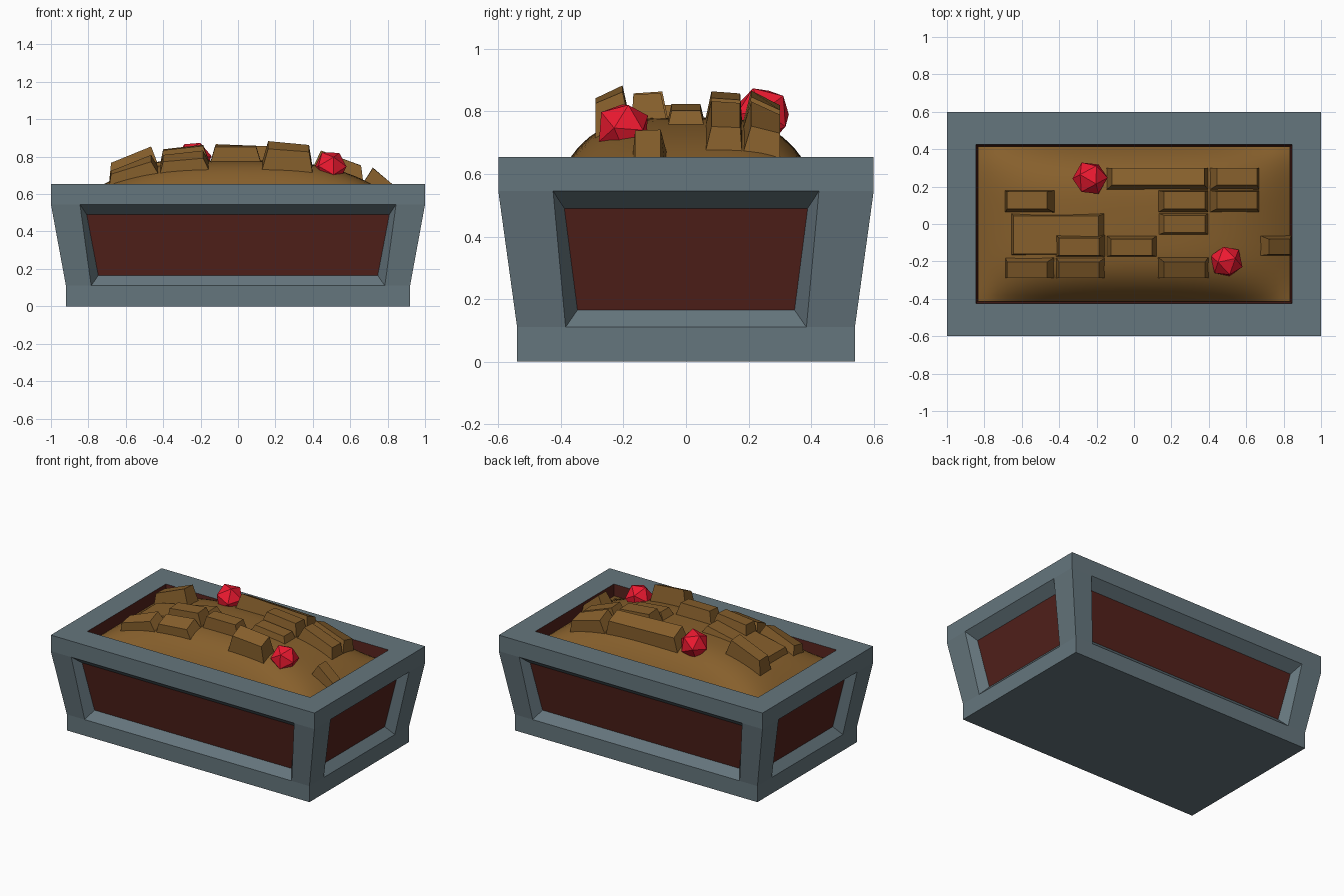
import bpy, bmesh
from mathutils import Vector, Euler

if "Cube" in bpy.data.objects:
    bpy.data.objects.remove(bpy.data.objects["Cube"])


def material(name, rgb):
    m = bpy.data.materials.new(name)
    m.diffuse_color = (*rgb, 1)
    m.use_nodes = True
    m.node_tree.nodes["Principled BSDF"].inputs["Base Color"].default_value = m.diffuse_color
    return m


STEEL = material("blue_grey", (0.13, 0.18, 0.205))
RUST = material("dark_red", (0.085, 0.015, 0.011))
EARTH = material("brown", (0.24, 0.115, 0.025))
GEM = material("bright_red", (0.85, 0.01, 0.03))


def make(name, bm, mat, smooth=False):
    bmesh.ops.remove_doubles(bm, verts=bm.verts, dist=1e-5)
    for f in bm.faces:
        f.smooth = smooth
    me = bpy.data.meshes.new(name)
    bm.to_mesh(me)
    bm.free()
    me.materials.append(mat)
    ob = bpy.data.objects.new(name, me)
    bpy.context.collection.objects.link(ob)
    return ob


def quad(bm, pts):
    bm.faces.new([bm.verts.new(p) for p in pts])


def place(side, u, out, z):
    """u runs along a wall, out points away from the centre."""
    return [(u, -out, z), (out, u, z), (-u, out, z), (-out, -u, z)][side]


def band(bm, lo, hi):
    """Four wall quads between two rectangular rings (half x, half y, z)."""
    for s in range(4):
        (ul, ol), (uh, oh) = [(r[s % 2], r[1 - s % 2]) for r in (lo, hi)]
        quad(bm, [place(s, -ul, ol, lo[2]), place(s, ul, ol, lo[2]),
                  place(s, uh, oh, hi[2]), place(s, -uh, oh, hi[2])])


# Frame: base, flared corner posts, rim, and bevelled window reveals
FOOT, SILL = (0.92, 0.54, 0.0), (0.92, 0.54, 0.11)
HEAD, RIM, MOUTH = (1.0, 0.6, 0.545), (1.0, 0.6, 0.655), (0.845, 0.425, 0.655)
DEPTH = 0.06
frame, panels = bmesh.new(), bmesh.new()
band(frame, FOOT, SILL)
band(frame, HEAD, RIM)
band(frame, RIM, MOUTH)
quad(frame, [(-.92, -.54, 0), (-.92, .54, 0), (.92, .54, 0), (.92, -.54, 0)])
for s in range(4):
    ub, ob_, ut, ot = SILL[s % 2], SILL[1 - s % 2], HEAD[s % 2], HEAD[1 - s % 2]
    b, t = (0.785, 0.845) if s % 2 == 0 else (0.385, 0.425)
    ib, it = b - 0.038, t - 0.036

    def out_at(z):
        return ob_ + (ot - ob_) * (z - 0.11) / 0.435 - DEPTH
    outer = [place(s, -b, ob_, .11), place(s, b, ob_, .11),
             place(s, t, ot, .545), place(s, -t, ot, .545)]
    inner = [place(s, -ib, out_at(.165), .165), place(s, ib, out_at(.165), .165),
             place(s, it, out_at(.49), .49), place(s, -it, out_at(.49), .49)]
    quad(frame, [place(s, -ub, ob_, .11), outer[0], outer[3], place(s, -ut, ot, .545)])
    quad(frame, [outer[1], place(s, ub, ob_, .11), place(s, ut, ot, .545), outer[2]])
    for i in range(4):
        j = (i + 1) % 4
        quad(frame, [outer[i], outer[j], inner[j], inner[i]])
    quad(panels, inner)
make("box_frame", frame, STEEL)
make("side_panels", panels, RUST)

# Inner lining of the box
lining = bmesh.new()
band(lining, MOUTH, (0.83, 0.41, 0.5))
make("lining", lining, RUST)


# Rounded mound of earth
def mound(x, y):
    fx = 1 - min(1, abs(x) / 0.835) ** 3
    fy = 1 - min(1, abs(y) / 0.415) ** 4
    return 0.58 + 0.2 * fx * fy


bm = bmesh.new()
bmesh.ops.create_grid(bm, x_segments=32, y_segments=24, size=1)
for v in bm.verts:
    x, y = v.co.x * 0.835, v.co.y * 0.415
    v.co = (x, y, mound(x, y))
make("earth_mound", bm, EARTH, True)

# Tapered blocks standing on the mound: x range, y range, height
CLODS = [(-.69, -.42, .06, .18, .10), (-.69, -.42, -.29, -.175, .06),
         (-.66, -.15, -.17, .06, .045), (-.42, -.15, -.175, -.055, .085),
         (-.42, -.15, -.29, -.175, .06), (-.15, .125, -.175, -.06, .08),
         (-.15, .40, .18, .30, .095), (.125, .40, .06, .18, .085),
         (.125, .40, -.06, .06, .045), (.40, .67, .06, .18, .075),
         (.40, .67, .18, .30, .08), (.125, .40, -.29, -.175, .11),
         (.67, .84, -.17, -.06, .065)]
bm = bmesh.new()
for x0, x1, y0, y1, h in CLODS:
    base = [(x0, y0), (x1, y0), (x1, y1), (x0, y1)]
    cx, cy = (x0 + x1) / 2, (y0 + y1) / 2
    lean = Vector((0.03 * cx, 0.06 * cy))
    low, top = [], []
    for x, y in base:
        tx = x + (0.028 if x < cx else -0.028) + lean.x
        ty = y + (0.014 if y < cy else -0.014) + lean.y
        low.append(bm.verts.new((x, y, mound(x, y) - 0.015)))
        top.append(bm.verts.new((tx, ty, mound(x, y) + h)))
    bm.faces.new(top)
    for i in range(4):
        j = (i + 1) % 4
        bm.faces.new([low[i], low[j], top[j], top[i]])
make("earth_clods", bm, EARTH)

# Faceted gems
for name, loc, r, rot in (("gem_back", (-.235, .245, .79), .095, (.4, .3, .2)),
                          ("gem_front", (.495, -.2, .745), .09, (.3, .5, .9))):
    bm = bmesh.new()
    bmesh.ops.create_icosphere(bm, subdivisions=1, radius=r)
    gem = make(name, bm, GEM)
    gem.location = loc
    gem.rotation_euler = Euler(rot)
